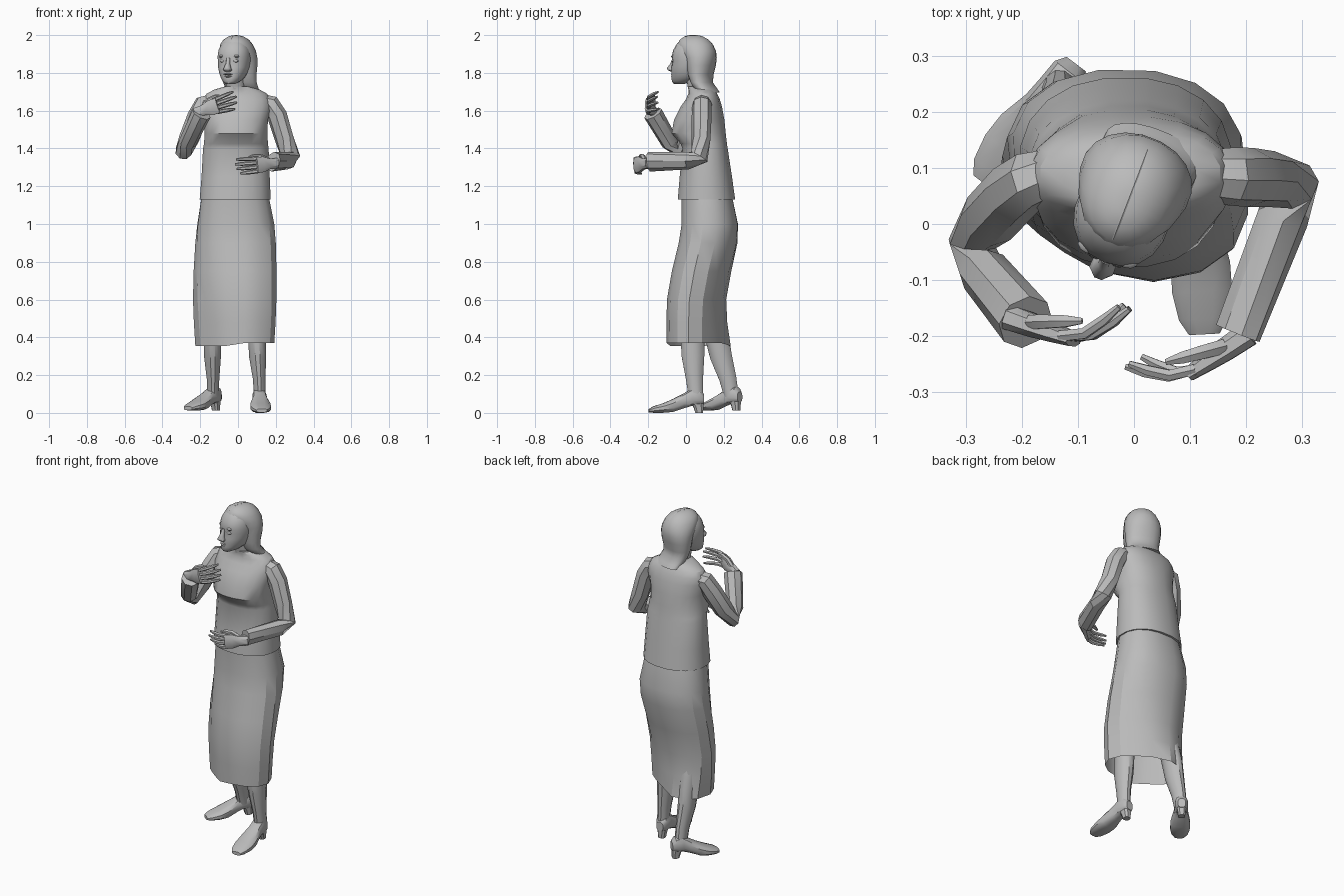
import bpy, bmesh, math
from mathutils import Vector, Matrix

cube = bpy.data.objects.get("Cube")
if cube:
    bpy.data.objects.remove(cube)

grey = bpy.data.materials.new("plain grey")
grey.use_nodes = True
GREY = (0.5, 0.5, 0.5, 1)
grey.diffuse_color = GREY
grey.node_tree.nodes["Principled BSDF"].inputs["Base Color"].default_value = GREY


def ring(c, u, v, n, p=1.0):
    """Rounded cross-section around c; p below 1 makes it squarer."""
    pts = []
    for i in range(n):
        a = 2 * math.pi * (i + 0.5) / n
        ca, sa = math.cos(a), math.sin(a)
        pts.append(Vector(c) + Vector(u) * math.copysign(abs(ca) ** p, ca)
                   + Vector(v) * math.copysign(abs(sa) ** p, sa))
    return pts


def loft(name, rings, caps=(True, True), angle=35, matrix=None):
    """Skin a row of rings into one object."""
    bm = bmesh.new()
    rows = [[bm.verts.new(p) for p in r] for r in rings]
    n = len(rows[0])
    for a, b in zip(rows, rows[1:]):
        for i in range(n):
            bm.faces.new((a[i], a[(i + 1) % n], b[(i + 1) % n], b[i]))
    if caps[0]:
        bm.faces.new(rows[0][::-1])
    if caps[1]:
        bm.faces.new(rows[-1])
    bmesh.ops.recalc_face_normals(bm, faces=bm.faces[:])
    if matrix:
        bm.transform(matrix)
    me = bpy.data.meshes.new(name)
    bm.to_mesh(me)
    bm.free()
    me.materials.append(grey)
    ob = bpy.data.objects.new(name, me)
    bpy.context.collection.objects.link(ob)
    bpy.ops.object.select_all(action='DESELECT')
    ob.select_set(True)
    bpy.context.view_layer.objects.active = ob
    bpy.ops.object.shade_smooth_by_angle(angle=math.radians(angle))


def stack(sections, n, p=1.0):
    """Horizontal rings from (z, x0, x1, y0, y1) extents."""
    return [ring(((x0 + x1) / 2, (y0 + y1) / 2, z), ((x1 - x0) / 2, 0, 0),
                 (0, (y1 - y0) / 2, 0), n, p) for z, x0, x1, y0, y1 in sections]


def tube(name, path, n=8, ref=(0, 0, 1), matrix=None):
    """Limb along path points (x, y, z, radius across, radius along ref)."""
    pts = [Vector(q[:3]) for q in path]
    rings = []
    for i, q in enumerate(path):
        t = (pts[min(i + 1, len(pts) - 1)] - pts[max(i - 1, 0)]).normalized()
        u = t.cross(Vector(ref)).normalized()
        rings.append(ring(pts[i], u * q[3], u.cross(t) * q[-1], n))
    loft(name, rings, matrix=matrix)


# Skirt, open at the hem; the stride stretches it between left front and right back
skirt = stack([(1.15, -.195, .165, -.025, .245), (1.0, -.218, .195, -.025, .277),
               (.90, -.228, .202, -.04, .274), (.75, -.235, .204, -.075, .24),
               (.60, -.237, .202, -.10, .212), (.48, -.232, .197, -.102, .205),
               (.37, -.224, .19, -.102, .205)], 16, .87)
for row, k in zip(skirt, (0, .05, .12, .25, .36, .42, .45)):
    mid = sum(row, Vector()) / len(row)
    for q in row:
        d = q - mid
        s = d.x * d.y / (.21 * .155)
        q.xy = mid.xy + d.xy * (1 - (k if s > 0 else k * .25) * s)
        if k > .4 and q.x < -.03 and q.y > .1:
            q.y += .03 if k == .45 else .012
        if k == .45 and q.x < -.02:
            q.z -= .015
loft("skirt", skirt, (True, False), 28)

# Sweater with a ledge under the bust
loft("sweater", stack([(1.13, -.205, .175, -.045, .262), (1.25, -.195, .17, -.035, .245),
                       (1.40, -.187, .164, -.02, .222), (1.425, -.182, .16, -.03, .218),
                       (1.48, -.178, .158, -.078, .212), (1.55, -.18, .16, -.065, .205),
                       (1.62, -.19, .178, -.03, .192), (1.66, -.185, .172, -.002, .18),
                       (1.69, -.168, .155, .012, .166), (1.712, -.125, .115, .012, .152),
                       (1.728, -.07, .062, .008, .138)], 20, .9), angle=30)

# Sleeves, their first rings buried inside the shoulders
tube("left_sleeve", [(.06, .088, 1.645, .035), (.12, .087, 1.645, .045), (.172, .085, 1.632, .052),
                     (.207, .083, 1.575, .053), (.245, .08, 1.45, .05), (.28, .07, 1.355, .05),
                     (.265, .01, 1.335, .046), (.185, -.195, 1.33, .039, .055)], 8, (.6, .3, 1))
tube("right_sleeve", [(-.07, .095, 1.645, .035), (-.13, .092, 1.645, .045),
                      (-.183, .08, 1.632, .052), (-.213, .058, 1.57, .055),
                      (-.258, .01, 1.455, .054), (-.288, -.035, 1.385, .045),
                      (-.268, -.085, 1.43, .046), (-.193, -.175, 1.585, .052)], 8, (-1, .5, .2))


def hand(side, wrist, d, palm, up, curl, spread):
    """Palm, four curled fingers and a thumb."""
    w, d, palm = Vector(wrist), Vector(d).normalized(), Vector(palm)
    palm = (palm - d * palm.dot(d)).normalized()
    a = d.cross(palm)
    a = a if a.dot(Vector(up)) > 0 else -a
    secs = [(-.03, .028, .024), (.02, .03, .022), (.06, .044, .018), (.10, .043, .013)]
    loft(side + "_palm", [ring(w + d * t, a * ha, palm * hp, 8, .8) for t, ha, hp in secs])
    for i, (name, length) in enumerate(zip(("index", "middle", "ring", "little"),
                                           (.08, .09, .082, .06))):
        off = .033 - i * .022
        path = []
        for f, r in ((-.15, .011), (.4, .011), (.75, .010), (1, .006)):
            q = (w + d * (.095 + length * f) + a * off * (1 + spread * max(f, 0))
                 + palm * (curl * max(f, 0) ** 1.6))
            path.append((*q, r))
        tube(f"{side}_{name}_finger", path, 6, a)
    path = []
    for t, s, c, r in ((.02, .018, .006, .015), (.055, .042, .018, .014),
                       (.09, .048, .030, .012), (.118, .044, .04, .006)):
        path.append((*(w + d * t + a * s + palm * c), r))
    tube(side + "_thumb", path, 6, a)


hand("left", (.18, -.212, 1.32), (-.85, -.58, -.08), (-.2, 1, 0), (0, 0, 1), .075, .15)
hand("right", (-.197, -.175, 1.598), (.92, -.32, .31), (.1, 1, 0), (0, 0, 1), .085, .35)

# Legs
tube("left_leg", [(.10, .04, .60, .06), (.10, .035, .40, .048, .066), (.104, .037, .30, .047, .062),
                  (.112, .045, .18, .034, .047), (.115, .052, .09, .032, .04)], 12, (0, 1, 0))
tube("right_leg", [(-.13, .12, .60, .06), (-.135, .165, .40, .048, .066),
                   (-.135, .185, .30, .046, .06), (-.132, .222, .18, .034, .047),
                   (-.132, .24, .09, .032, .04)], 12, (0, 1, 0))


def shoe(side, heel_xy, turn, scale, lift):
    """Low-heeled pump, heel at the origin and toe along -y."""
    m = (Matrix.Translation((*heel_xy, lift)) @ Matrix.Rotation(math.radians(turn), 4, 'Z')
         @ Matrix.Diagonal((1, scale, 1, 1)))
    secs = [(0, .022, .045, .10), (.02, .035, .04, .125), (.065, .037, .036, .13),
            (.105, .040, .024, .105), (.165, .054, .004, .074), (.215, .055, 0, .052),
            (.265, .045, 0, .036), (.292, .028, .002, .022)]
    loft(side + "_shoe", [ring((0, -t, (z0 + z1) / 2), (w, 0, 0), (0, 0, (z1 - z0) / 2), 12, .75)
                          for t, w, z0, z1 in secs], matrix=m)
    loft(side + "_heel", stack([(0, -.02, .02, -.046, -.004), (.03, -.023, .023, -.056, -.002),
                                (.065, -.03, .03, -.08, 0)], 8, .7), matrix=m)


shoe("left", (.11, .095), 3, 1.0, 0)
shoe("right", (-.103, .285), -37, .92, .012)

# Neck
tube("neck", [(-.005, .085, 1.66, .058), (-.012, .06, 1.73, .052), (-.018, .045, 1.82, .054)],
     12, (0, 1, 0))

# Head, turned a little towards its right
HEAD = Matrix.Translation((-.012, .038, 0)) @ Matrix.Rotation(math.radians(-21), 4, 'Z')
loft("head", stack([(1.742, -.024, .024, -.108, -.05), (1.755, -.043, .043, -.118, -.01),
                    (1.775, -.060, .060, -.117, .03), (1.80, -.072, .072, -.118, .05),
                    (1.83, -.081, .081, -.116, .06), (1.862, -.085, .085, -.110, .07),
                    (1.885, -.086, .086, -.114, .07), (1.92, -.083, .083, -.106, .07),
                    (1.955, -.068, .068, -.086, .06), (1.985, -.035, .035, -.05, .03)], 18, .9),
     angle=50, matrix=HEAD)

# Hair, swept behind the face and flicked out at the ends
loft("hair", stack([(1.695, -.080, .098, .065, .142), (1.715, -.083, .099, .02, .13),
                    (1.75, -.088, .097, -.002, .102), (1.79, -.096, .098, -.018, .105),
                    (1.84, -.102, .102, -.028, .118), (1.88, -.102, .102, -.04, .124),
                    (1.915, -.097, .097, -.066, .122), (1.95, -.084, .084, -.083, .107),
                    (1.975, -.066, .066, -.073, .085), (1.992, -.040, .040, -.048, .055),
                    (1.999, -.015, .015, -.022, .025)], 20, .95), angle=45, matrix=HEAD)

# Raised parting line along the crown
tube("hair_parting", [(0, y, z, .003) for y, z in ((.10, 1.953), (.082, 1.974), (.053, 1.991),
                                                   (.02, 1.998), (-.02, 1.998), (-.046, 1.991),
                                                   (-.07, 1.974))], 6, matrix=HEAD)

# Nose
loft("nose", stack([(1.808, -.017, .017, -.128, -.10), (1.815, -.024, .024, -.144, -.10),
                    (1.826, -.019, .019, -.147, -.10), (1.85, -.011, .011, -.129, -.10),
                    (1.88, -.010, .010, -.116, -.10)], 8), angle=60, matrix=HEAD)

# Lips and chin
for name, z, w, y, h in (("upper_lip", 1.793, .027, -.114, .006),
                         ("lower_lip", 1.782, .024, -.113, .007),
                         ("chin", 1.757, .020, -.108, .013)):
    loft(name, stack([(z - h, -w * .5, w * .5, y - .004, y + .02), (z, -w, w, y - .010, y + .02),
                      (z + h, -w * .6, w * .6, y - .004, y + .02)], 10), angle=60, matrix=HEAD)

# Eyes and brows
for side, s in (("left", 1), ("right", -1)):
    x = s * .036
    loft(side + "_eye", stack([(1.855, x - .010, x + .010, -.104, -.08),
                               (1.863, x - .018, x + .018, -.109, -.08),
                               (1.871, x - .011, x + .011, -.106, -.08)], 10), angle=60, matrix=HEAD)
    loft(side + "_brow", stack([(1.880, x - .017, x + .017, -.105, -.08),
                                (1.887, x - .021, x + .021, -.110, -.08),
                                (1.895, x - .015, x + .015, -.105, -.08)], 10), angle=60, matrix=HEAD)
